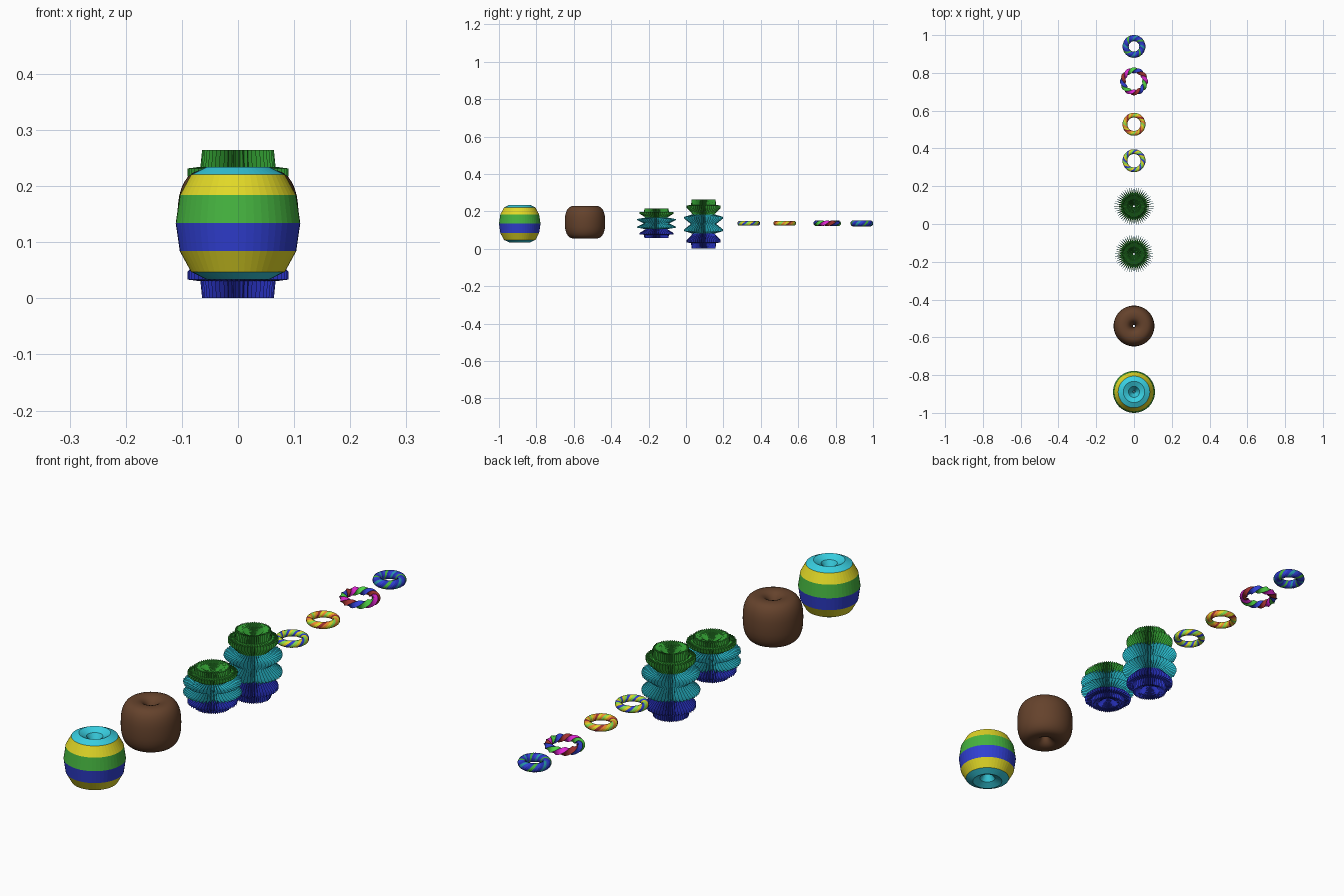
import bpy, bmesh
from math import sin, cos, pi, copysign

if "Cube" in bpy.data.objects:
    bpy.data.objects.remove(bpy.data.objects["Cube"])

COLORS = {
    "cyan": (0.04, 0.62, 0.75), "yellow": (0.75, 0.68, 0.02), "green": (0.06, 0.45, 0.05),
    "leaf": (0.25, 0.75, 0.08), "blue": (0.03, 0.05, 0.65), "brown": (0.13, 0.055, 0.025),
    "dark_green": (0.03, 0.32, 0.03), "teal": (0.02, 0.45, 0.55), "navy": (0.02, 0.03, 0.5),
    "orange": (0.85, 0.25, 0.03), "magenta": (0.75, 0.02, 0.65), "maroon": (0.35, 0.03, 0.03),
    "grass": (0.08, 0.65, 0.06), "sea": (0.02, 0.3, 0.4),
}
MATS = {}
for key, c in COLORS.items():
    MATS[key] = bpy.data.materials.new(key)
    MATS[key].diffuse_color = (*c, 1)


def loft(name, loc, nu, nv, point, color, palette, smooth=0):
    """Surface closed in both directions, coloured per face."""
    bm = bmesh.new()
    v = [[bm.verts.new(point(i, j)) for j in range(nv)] for i in range(nu)]
    for i in range(nu):
        k = (i + 1) % nu
        for j in range(nv):
            m = (j + 1) % nv
            f = bm.faces.new((v[i][j], v[k][j], v[k][m], v[i][m]))
            f.material_index = palette.index(color(i, j))
    bmesh.ops.recalc_face_normals(bm, faces=bm.faces)
    me = bpy.data.meshes.new(name)
    bm.to_mesh(me)
    bm.free()
    for p in palette:
        me.materials.append(MATS[p])
    ob = bpy.data.objects.new(name, me)
    ob.location = loc
    bpy.context.collection.objects.link(ob)
    if smooth:
        bpy.ops.object.select_all(action='DESELECT')
        ob.select_set(True)
        bpy.context.view_layer.objects.active = ob
        bpy.ops.object.shade_smooth_by_angle(angle=smooth)
    return ob


def ring_bead(name, loc, nu, nv, R, r, h, power, stripes, smooth=0):
    """Bead with dimpled ends: a tall torus with a nearly closed hole."""
    def point(i, j):
        a, t = 2 * pi * i / nu, 2 * pi * j / nv
        c, s = cos(t), sin(t)
        x = R + r * copysign(abs(c) ** power, c)
        return x * cos(a), x * sin(a), h * copysign(abs(s) ** power, s)
    loft(name, loc, nu, nv, point, lambda i, j: stripes[j % len(stripes)],
         list(dict.fromkeys(stripes)), smooth)


# Striped bead and plain brown bead
ring_bead("striped_bead", (0, -0.889, 0.134), 48, 12, 0.0565, 0.0545, 0.1, 1,
          ["green", "yellow"] + ["cyan"] * 8 + ["yellow", "blue"])
ring_bead("brown_bead", (0, -0.54, 0.142), 48, 32, 0.057, 0.051, 0.087, 0.8, ["brown"], 0.8)

# Pleated beads: half profile of (height, ridge radius, valley radius), mirrored
HALF = [(0.08, 0.005, 0.005), (0.105, 0.025, 0.022), (0.125, 0.04, 0.036),
        (0.132, 0.064, 0.054), (0.102, 0.067, 0.058), (0.099, 0.09, 0.067),
        (0.085, 0.09, 0.065), (0.052, 0.058, 0.05), (0.038, 0.105, 0.064),
        (0.030, 0.105, 0.064)]
PROFILE = HALF + [(0, 0.068, 0.054)] + [(-h, a, b) for h, a, b in reversed(HALF)]


def pleated_bead(name, loc, scale, pleats=48):
    n = len(PROFILE)

    def point(i, j):
        a = pi * i / pleats
        h, outer, inner = PROFILE[j]
        r = inner if i % 2 else outer
        return r * cos(a), r * sin(a), h * scale

    def color(i, j):
        return "dark_green" if j < 7 else "teal" if j < 13 else "navy"
    loft(name, loc, pleats * 2, n, point, color, ["dark_green", "teal", "navy"])


pleated_bead("short_pleated_bead", (0, -0.158, 0.136), 0.6)
pleated_bead("tall_pleated_bead", (0, 0.094, 0.1325), 1.0)


# Twisted rings: polygon section turning as it goes round, one colour per strand
def twisted_ring(name, y, R, r, sides, turns, strands, nu=144):
    def point(i, j):
        a = 2 * pi * i / nu
        t = 2 * pi * j / sides + turns * a
        x = R + r * cos(t)
        return x * cos(a), x * sin(a), r * sin(t)
    loft(name, (0, y, 0.136), nu, sides, point,
         lambda i, j: strands[j * len(strands) // sides], list(dict.fromkeys(strands)), 0.5)


twisted_ring("leaf_blue_ring", 0.335, 0.048, 0.0128, 12, 4, ["leaf", "blue", "yellow", "leaf", "blue", "yellow"])
twisted_ring("orange_ring", 0.528, 0.048, 0.0128, 12, 4, ["orange", "leaf", "yellow", "orange", "maroon", "yellow"])
twisted_ring("lobed_ring", 0.755, 0.0585, 0.0155, 4, 3, ["magenta", "grass", "blue", "maroon"])
twisted_ring("blue_ring", 0.94, 0.044, 0.0165, 12, 4, ["blue", "sea", "navy", "blue", "green", "navy"])

for m in bpy.data.materials:
    if m.users and not m.is_grease_pencil:
        m.use_nodes = True
        m.node_tree.nodes["Principled BSDF"].inputs["Base Color"].default_value = m.diffuse_color
